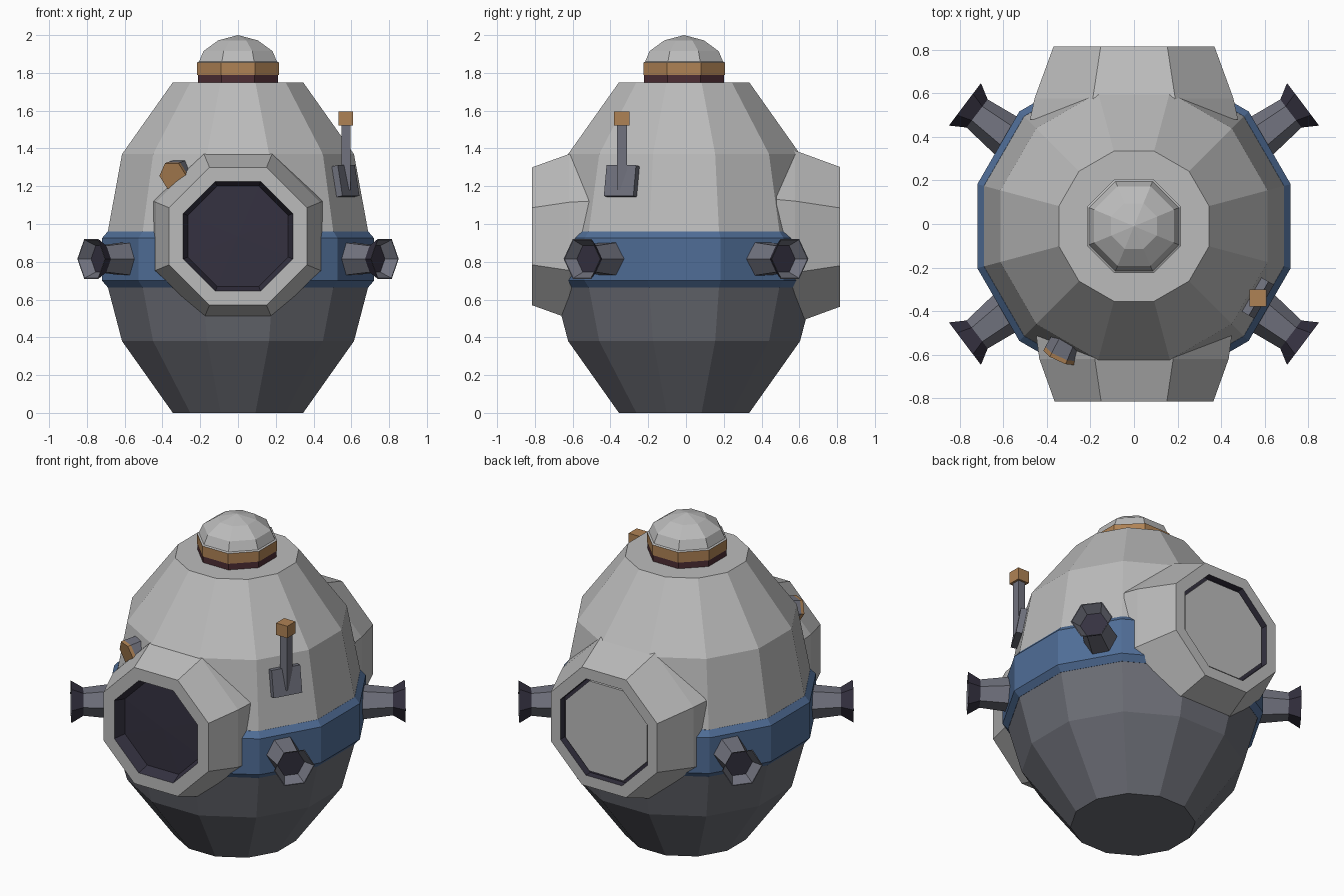
import bpy, bmesh, math
from mathutils import Vector, Matrix

cube = bpy.data.objects.get("Cube")
if cube:
    bpy.data.objects.remove(cube, do_unlink=True)


def material(name, r, g, b):
    m = bpy.data.materials.new(name)
    m.use_nodes = True
    m.diffuse_color = (r, g, b, 1)
    m.node_tree.nodes["Principled BSDF"].inputs["Base Color"].default_value = (r, g, b, 1)
    return m


light = material("light grey", 0.50, 0.50, 0.50)
steel = material("steel grey", 0.165, 0.17, 0.21)
hull = material("dark grey", 0.15, 0.155, 0.18)
blue = material("blue", 0.08, 0.155, 0.31)
dark = material("dark violet", 0.035, 0.031, 0.052)
tan = material("tan", 0.43, 0.225, 0.09)
maroon = material("maroon", 0.075, 0.026, 0.034)


def finish(bm, name, mats, matrix):
    mesh = bpy.data.meshes.new(name)
    bmesh.ops.recalc_face_normals(bm, faces=bm.faces)
    bm.to_mesh(mesh)
    bm.free()
    for m in mats:
        mesh.materials.append(m)
    obj = bpy.data.objects.new(name, mesh)
    obj.matrix_world = matrix
    bpy.context.scene.collection.objects.link(obj)
    return obj


def loft(name, sides, rings, bands, origin, axis=(0, 0, 1)):
    """Stack polygon rings (apothem, height) along an axis; one material per band."""
    bm = bmesh.new()
    turn = 0 if sides == 6 else math.pi / sides
    mats = list(dict.fromkeys(bands))
    loops = []
    for apothem, h in rings:
        if apothem == 0:
            loops.append([bm.verts.new((0, 0, h))] * sides)
            continue
        r = apothem / math.cos(math.pi / sides)
        angles = [turn + math.tau * i / sides for i in range(sides)]
        loops.append([bm.verts.new((r * math.cos(a), r * math.sin(a), h)) for a in angles])
    for low, high, mat in zip(loops, loops[1:], bands):
        for i in range(sides):
            j = (i + 1) % sides
            corners = list(dict.fromkeys((low[i], low[j], high[j], high[i])))
            bm.faces.new(corners).material_index = mats.index(mat)
    flat = [f for f in bm.faces if len(f.verts) == 3 and abs(f.normal.z) > 2]
    quat = Vector(axis).to_track_quat('Z', 'Y')
    if tuple(axis) == (0, 0, 1):
        quat.identity()
    return finish(bm, name, mats, Matrix.Translation(origin) @ quat.to_matrix().to_4x4())


def box(name, size, matrix, mat):
    bm = bmesh.new()
    bmesh.ops.create_cube(bm, size=1, matrix=Matrix.Diagonal((*size, 1)))
    return finish(bm, name, [mat], matrix)


# Hull halves and belt
centre = Vector((0, -0.01, 0))
loft("lower_hull", 12, [(0, 0), (0.345, 0), (0.614, 0.38), (0.69, 0.67), (0.69, 0.8)],
     [hull] * 4, centre)
loft("upper_hull", 12, [(0.69, 0.8), (0.69, 0.955), (0.614, 1.37), (0.345, 1.75), (0, 1.75)],
     [light] * 4, centre)
loft("belt", 12, [(0.68, 0.665), (0.69, 0.665), (0.72, 0.70), (0.72, 0.925), (0.69, 0.96), (0.68, 0.96)],
     [blue] * 5, centre)

# Top beacon
loft("top_dome", 8,
     [(0.212, 1.745), (0.212, 1.79), (0.216, 1.79), (0.216, 1.855), (0.206, 1.86),
      (0.183, 1.915), (0.105, 1.972), (0, 2.0)],
     [maroon, tan, tan, light, light, light, light], centre)

# Front window and rear hatch
loft("front_window", 8,
     [(0.452, 0.45), (0.447, 0.53), (0.435, 0.62), (0.365, 0.815), (0.29, 0.815),
      (0.265, 0.745), (0, 0.752)],
     [light] * 4 + [dark] * 2, (0, 0, 0.935), (0, -1, 0))
loft("rear_hatch", 8,
     [(0.478, 0.48), (0.457, 0.577), (0.37, 0.815), (0.303, 0.815), (0.303, 0.77),
      (0.283, 0.77), (0.283, 0.792), (0, 0.792)],
     [light] * 3 + [dark] * 2 + [light] * 2, (0, 0, 0.932), (0, 1, 0))

# Four thrusters with flared cups
angle = math.radians(37)
for side, sx in (("left", 1), ("right", -1)):
    for end, sy in (("front", -1), ("rear", 1)):
        axis = Vector((sx * math.cos(angle), sy * math.sin(angle), 0))
        mouth = Vector((sx * 0.777, sy * 0.55, 0.815))
        loft(f"{end}_{side}_thruster", 6,
             [(0.095, -0.36), (0.09, -0.27), (0.07, -0.07), (0.106, 0), (0.101, 0),
              (0.07, -0.06), (0, -0.06)],
             [steel, steel, dark, steel, steel, dark], mouth, axis)

# Head lamp
loft("lamp", 6, [(0.06, -0.14), (0.068, -0.02), (0.068, 0), (0, 0)],
     [steel, tan, tan], (-0.345, -0.615, 1.255), (-0.41, -0.88, -0.2))

# Antenna: bracket lying on the hull, rod and tip
tilt = Matrix.Rotation(math.radians(-30), 4, 'Z') @ Matrix.Rotation(math.radians(-10), 4, 'Y')
box("antenna_bracket", (0.06, 0.18, 0.165), Matrix.Translation((0.56, -0.335, 1.225)) @ tilt, steel)
box("antenna_rod", (0.048, 0.052, 0.35), Matrix.Translation((0.572, -0.338, 1.355)), steel)
box("antenna_tip", (0.078, 0.08, 0.075), Matrix.Translation((0.57, -0.34, 1.558)), tan)
